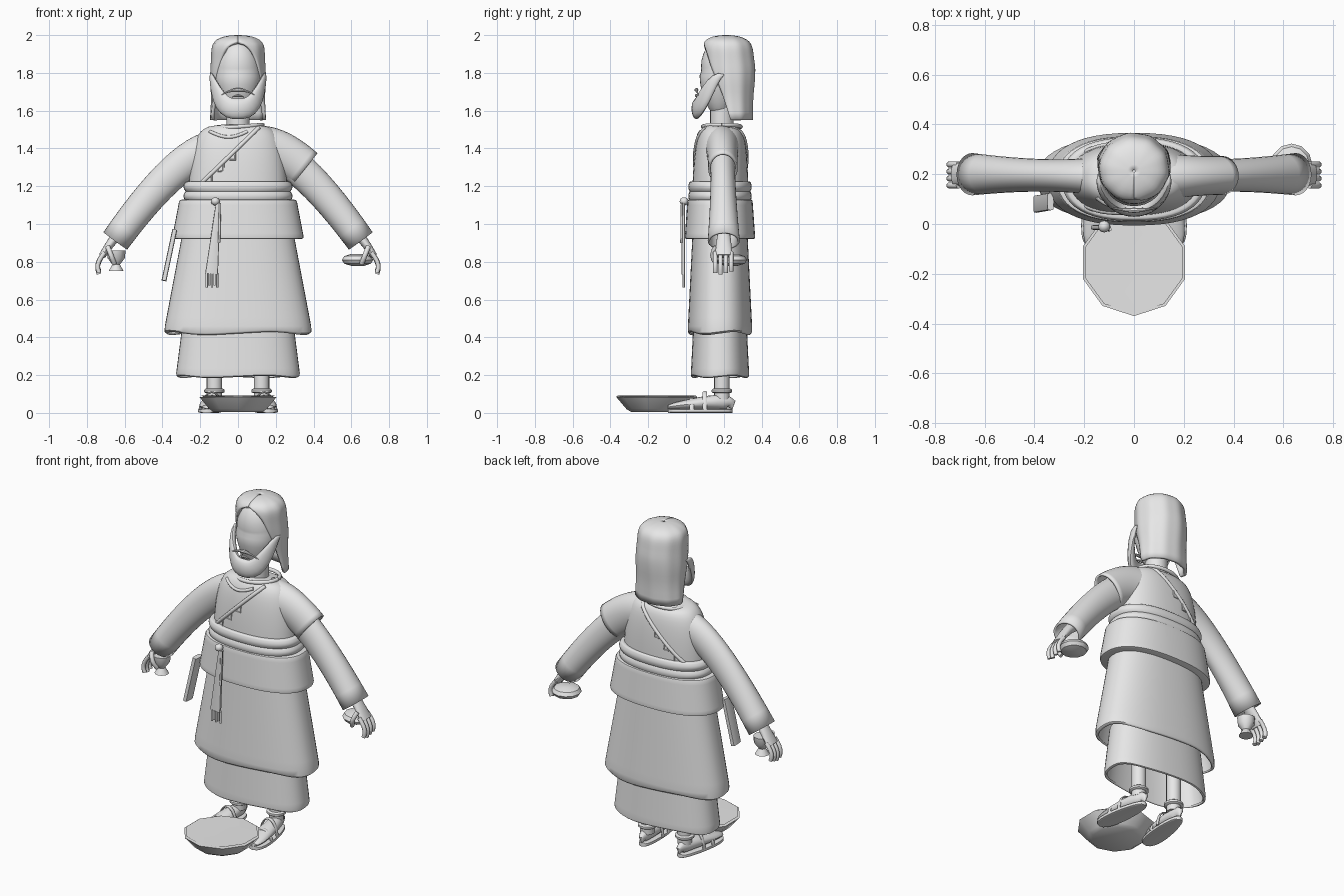
import bpy, bmesh, math
from math import sin, cos, pi, tau
from mathutils import Vector
from mathutils.bvhtree import BVHTree

default_cube = bpy.data.objects.get("Cube")
if default_cube:
    bpy.data.objects.remove(default_cube)

grey = bpy.data.materials.new("plain_grey")
grey.use_nodes = True
grey.diffuse_color = (0.8, 0.8, 0.8, 1)
grey.node_tree.nodes["Principled BSDF"].inputs["Base Color"].default_value = grey.diffuse_color
parts = []
SIDEWAYS, BACKWARD, UPWARD = Vector((1, 0, 0)), Vector((0, 1, 0)), Vector((0, 0, 1))
MID = 0.18  # depth of the body's centre line


def blend(pair, t):
    return pair[0] + (pair[1] - pair[0]) * t


def steps(count):
    return [k / count for k in range(count + 1)]


def skin(name, rows, closed=True, caps=True, thickness=0):
    """Join rows of points into one surface."""
    bm = bmesh.new()
    rows = [[bm.verts.new(point) for point in row] for row in rows]
    count = len(rows[0])
    for lower, upper in zip(rows, rows[1:]):
        for i in range(count if closed else count - 1):
            j = (i + 1) % count
            bm.faces.new((lower[i], lower[j], upper[j], upper[i]))
    if caps:
        bm.faces.new(rows[0][::-1])
        bm.faces.new(rows[-1])
    bmesh.ops.recalc_face_normals(bm, faces=bm.faces)
    mesh = bpy.data.meshes.new(name)
    bm.to_mesh(mesh)
    bm.free()
    mesh.materials.append(grey)
    part = bpy.data.objects.new(name, mesh)
    bpy.context.collection.objects.link(part)
    if thickness:
        part.modifiers.new("thickness", 'SOLIDIFY').thickness = thickness
    parts.append(part)
    return part


def loft(name, rings, sides=24, ref=BACKWARD, power=2, wave=0, turn=0, **options):
    """Sweep oval rings, each given as centre, radius across ref, radius along ref."""
    centres = [Vector(ring[0]) for ring in rings]
    rows = []
    for k, (centre, (_, across, along)) in enumerate(zip(centres, rings)):
        travel = (centres[min(k + 1, len(rings) - 1)] - centres[max(k - 1, 0)]).normalized()
        u = (ref(centre) if callable(ref) else ref).cross(travel).normalized()
        v = travel.cross(u)
        row = []
        for i in range(sides):
            angle = tau * i / sides + turn
            c, s = [math.copysign(abs(f(angle)) ** (2 / power), f(angle)) for f in (cos, sin)]
            ripple = wave * sin(4 * angle) if k < 2 else 0
            row.append(centre + u * c * across + v * s * along + UPWARD * ripple)
        rows.append(row)
    return skin(name, rows, **options)


def tube(name, path, radius, depth=None, sides=10, ref=BACKWARD, **options):
    return loft(name, [(point, radius, depth or radius) for point in path], sides, ref, **options)


def revolve(name, x, y, outline, **options):
    """Outline is a list of radius and height pairs."""
    return loft(name, [((x, y, z), r, r) for r, z in outline], **options)


def drape(name, heights, widths, depths, bulge=0, **options):
    """Cloth around the body, with softly rolled edges."""
    rings = []
    for k in steps(12):
        t = (1 - cos(pi * k)) / 2
        swell = 1 + bulge * sin(pi * t) - 0.05 * abs(cos(pi * k)) ** 40
        rings.append(((0, MID, blend(heights, t)), blend(widths, t) * swell, blend(depths, t) * swell))
    return loft(name, rings, sides=48, power=2.4, **options)


# skirts, open at the hem
drape("under_skirt", (0.19, 0.5), (0.33, 0.29), (0.155, 0.14), wave=0.006, caps=False, thickness=0.012)
drape("outer_skirt", (0.42, 1), (0.395, 0.285), (0.172, 0.143), wave=0.008, caps=False, thickness=0.012)

# waist wrap and the two rolls of the sash
drape("waist_wrap", (0.92, 1.13), (0.35, 0.31), (0.187, 0.172))
for low in (1.12, 1.17):
    drape("sash_roll", (low, low + 0.055), (0.275, 0.275), (0.16, 0.16), bulge=0.05)

# tunic body, rounding over into the shoulders
rings = []
for t in steps(14):
    taper = cos(1.5 * t) ** 0.3
    rings.append(((0, MID + 0.01 * t, 1.12 + 0.4 * sin(1.5 * t)), 0.262 * taper, 0.148 * taper))
tunic = loft("tunic_body", rings, sides=48, power=2.3)

# neck and face, with a slight hollow at the eyes
tube("neck", [(0, 0.19, 1.48), (0, 0.19, 1.68)], 0.062, sides=24)
rings = []
for t in steps(18):
    level = sin(pi * (t - 0.5)) * 0.995
    size = (1 - level * level) ** 0.4 * (1 + 0.25 * min(level, 0))
    hollow = 0.01 * math.exp(-((level - 0.2) * 8) ** 2)
    rings.append(((0, MID + hollow, 1.77 + 0.2 * level), 0.12 * size, 0.11 * size))
loft("face", rings, sides=32)

# hair, a shell left open around the face
rows = []
for k in steps(22):
    t = 1 - (1 - k) ** 2
    dome = math.sqrt(1.001 - t ** 16)
    opening = (1.4 - 0.9 * t) * math.sqrt(max(0, 1 - (t / 0.92) ** 8))
    row = []
    for turn in steps(48):
        angle = opening + (tau - 2 * opening) * turn
        lock = dome * (1 + 0.012 * sin(10 * angle) - 0.03 * sin(tau * t) ** 2)
        depth = 0.1 + 0.04 * min(1, 1.6 * t)
        row.append((0.147 * lock * sin(angle), 0.253 - 0.04 * t - depth * lock * cos(angle), 1.55 + 0.45 * t))
    rows.append(row)
skin("hair", rows, closed=False, caps=False, thickness=0.018)

# beard from ear to ear, moustache and lip
rings = []
for t in steps(20):
    angle = pi * (t - 0.5)
    point = (0.143 * sin(angle), 0.2 - 0.145 * cos(angle), 1.61 + 0.18 * abs(sin(angle)) ** 3)
    fullness = abs(cos(angle)) ** 0.7
    rings.append((point, 0.003 + 0.052 * fullness, 0.003 + 0.023 * fullness))
loft("beard", rings, sides=16, ref=lambda p: Vector((p.x, p.y - 0.2, 0)))
for name, half, height, thick in (("moustache", 0.09, 1.71, 0.009), ("lip", 0.035, 1.68, 0.007)):
    rings = []
    for t in steps(10):
        reach = 2 * t - 1
        size = thick * (1.2 - abs(reach))
        rings.append(((half * reach, 0.055 + 0.01 * reach ** 2, height - 0.3 * half * reach ** 2), size, size))
    loft(name, rings, sides=8)

# collar and diagonal trim laid on the tunic, front and back
surface = BVHTree.FromPolygons([v.co for v in tunic.data.vertices], [p.vertices for p in tunic.data.polygons])


def on_tunic(x, z, side):
    return surface.ray_cast(Vector((x, MID + side, z)), Vector((0, -side, 0)))[0]


for side in (-1, 1):
    label = "front" if side < 0 else "back"
    tube(f"{label}_trim", [on_tunic(0.11 - 0.31 * t, 1.51 - 0.3 * t, side) for t in steps(12)], 0.011)
    for t in (0.5, 0.7, 0.9):
        x, z = 0.14 - 0.31 * t, 1.53 - 0.3 * t
        corner = [(x, z), (x, z - 0.04), (x - 0.03, z - 0.04)]
        tube(f"{label}_step", [on_tunic(*spot, side) for spot in corner], 0.005, sides=6)
ring = [(0.13 * cos(tau * t), 0.19 + 0.1 * sin(tau * t), 1.515 + 0.01 * cos(tau * t)) for t in steps(32)]
tube("collar", ring, 0.011, ref=UPWARD)
tube("neck_flap", [on_tunic(0.2 * t - 0.15, 1.49 - 0.03 * sin(pi * t), -1) for t in steps(8)], 0.009)


def sleeve(name, side, reach, scale, lift):
    """Cloth tube along a curve from the shoulder towards the wrist."""
    rings = []
    for k in steps(14):
        t = k * reach
        x = 0.1 * (1 - t) ** 2 + 0.6 * t * (1 - t) + 0.65 * t * t
        z = 1.4 * (1 - t * t) + 0.91 * t * t + lift * k
        across = blend((0.1, 0.078), t) * scale
        along = (0.085 - 0.08 * t * (1 - t)) * scale
        rings.append(((side * x, 0.19 + 0.01 * t, z), across, along))
    loft(name, rings, sides=28, caps=False, thickness=0.012)


sleeve("left_over_sleeve", 1, 0.53, 1.2, 0.03)

for side, label in ((1, "left"), (-1, "right")):
    sleeve(f"{label}_sleeve", side, 1, 1, 0)

    # hand reaching out of the cuff
    palm = []
    for t in steps(5):
        point = (side * (0.6 + 0.12 * t ** 0.8), 0.2, 0.98 - 0.15 * t)
        palm.append((point, 0.03 - 0.012 * t, 0.03 + 0.018 * t))
    loft(f"{label}_palm", palm, sides=16)
    for finger in range(4):
        y = 0.155 + 0.028 * finger
        length = 0.115 - 0.008 * abs(finger - 1)
        curl = [(side * (0.705 + 0.038 * sin(2.2 * t)), y, 0.85 - length * t) for t in steps(5)]
        tube(f"{label}_finger", curl, 0.012)
    thumb = [(side * (0.69 - 0.035 * t), 0.16 - 0.02 * sin(pi * t), 0.88 - 0.09 * t) for t in steps(4)]
    tube(f"{label}_thumb", thumb, 0.013)

    # leg with an anklet
    ankle = side * 0.125
    tube(f"{label}_leg", [(ankle, 0.19, 0.07), (ankle, 0.19, 0.5)], 0.041, sides=16)
    revolve(f"{label}_anklet", ankle, 0.19, [(0.046, 0.104), (0.054, 0.11), (0.054, 0.122), (0.046, 0.128)])

    # foot and sandal, toes turned outward
    foot, sole = [], []
    for k in steps(12):
        t = (1 - cos(pi * k)) / 2
        x, y = ankle + side * 0.042 * t, 0.245 - 0.34 * t
        width = (0.045 + 0.02 * t) * sin(pi * k) ** 0.7 + 0.002
        height = (0.045 - 0.03 * t) * sin(pi * k) ** 0.4 + 0.002
        foot.append(((x, y, 0.02 + height), height, width * 0.85))
        sole.append(((x, y, 0.011), 0.011, width))
    loft(f"{label}_foot", foot, sides=16, ref=SIDEWAYS)
    loft(f"{label}_sole", sole, sides=16, ref=SIDEWAYS, power=5)
    for y in (0.03, 0.1):
        x = ankle + side * (0.03 - y / 6)
        arch = [(x + 0.054 * cos(pi * t), y, 0.015 + (0.045 + 0.5 * y) * sin(pi * t)) for t in steps(10)]
        tube(f"{label}_sandal_strap", arch, 0.005, depth=0.012)

# cup in the right hand, shallow dish in the left
revolve("cup", -0.645, 0.19, [(0.04, 0.75), (0.02, 0.785), (0.046, 0.82), (0.05, 0.86), (0.042, 0.86), (0.03, 0.82)],
        sides=12)
dish = [(0.083 * cos(1.3 * t) ** 0.7, 0.81 + 0.033 * sin(1.3 * t)) for t in (-1, -0.5, 0, 0.5, 1)]
revolve("shallow_dish", 0.633, 0.24, dish, sides=12)

# ten-sided bowl at the feet
revolve("bowl", 0, -0.155, [(0.135, 0.005), (0.16, 0.02), (0.215, 0.085), (0.205, 0.092), (0.13, 0.055)],
        sides=10, turn=pi / 10)

# hanging sash end with a knot, cord and fringe
knot = [(0.024 * cos(1.3 * t), 1.12 + 0.022 * sin(1.3 * t)) for t in (-1, -0.5, 0, 0.5, 1)]
revolve("sash_knot", -0.12, -0.01, knot, sides=12)
strap = [((-0.105 - 0.035 * t, -0.014, 1.11 - 0.375 * t), 0.012 + 0.022 * t, 0.01) for t in steps(4)]
loft("sash_strap", strap, sides=12, power=4)
tube("sash_cord", [(-0.095, -0.022, 1.11), (-0.1, -0.025, 0.9)], 0.006)
for strand in range(5):
    x = -0.166 + 0.014 * strand
    tube("sash_fringe", [(x, -0.012, 0.74), (x, -0.012, 0.665 + 0.01 * (strand % 2))], 0.006)

# flat sheath hanging at the right hip
tube("hip_sheath", [(-0.335, 0.09, 0.97), (-0.392, 0.08, 0.7)], 0.013, depth=0.035, sides=12, power=5)

bpy.ops.object.select_all(action='DESELECT')
for part in parts:
    part.select_set(True)
bpy.context.view_layer.objects.active = parts[0]
bpy.ops.object.shade_smooth_by_angle(angle=math.radians(40))
